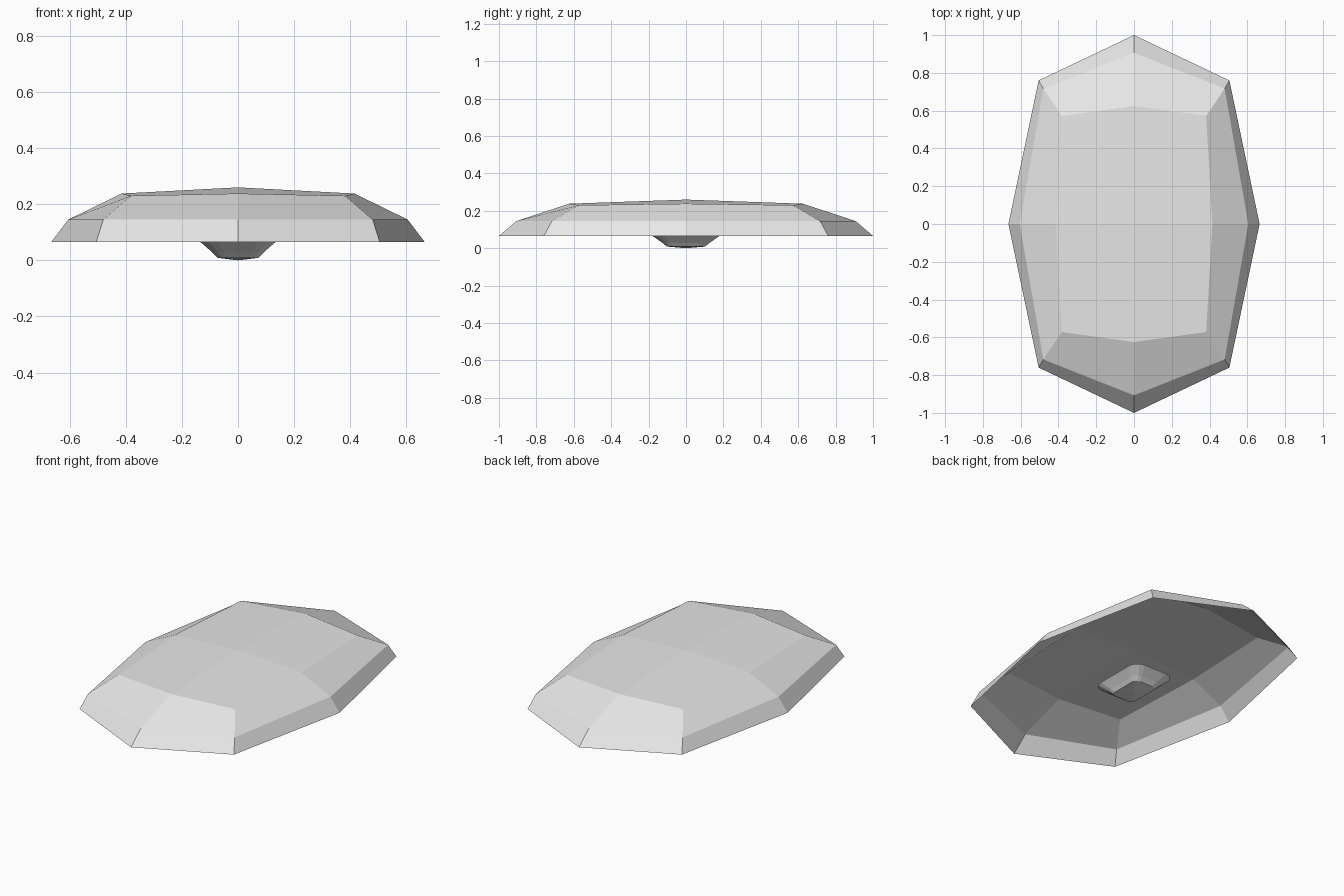
import bpy
import bmesh
import math

cube = bpy.data.objects.get("Cube")
if cube:
    bpy.data.objects.remove(cube, do_unlink=True)

# Single pale grey material
grey = bpy.data.materials.new("pale_grey")
grey.use_nodes = True
colour = (0.8, 0.8, 0.8, 1.0)
grey.diffuse_color = colour
grey.node_tree.nodes["Principled BSDF"].inputs["Base Color"].default_value = colour


def bridge(bm, lower, upper):
    """Join two equal rings with quads."""
    n = len(lower)
    for i in range(n):
        j = (i + 1) % n
        bm.faces.new((lower[i], lower[j], upper[j], upper[i]))


def finish(bm, name):
    mesh = bpy.data.meshes.new(name)
    bm.to_mesh(mesh)
    bm.free()
    mesh.materials.append(grey)
    obj = bpy.data.objects.new(name, mesh)
    bpy.context.collection.objects.link(obj)
    return obj


def shell_ring(bm, side, corner, tip):
    """Eight-sided ring mirrored in x and y from three points."""
    (sx, sz), (cx, cy, cz), (ty, tz) = side, corner, tip
    points = [(sx, 0, sz), (cx, cy, cz), (0, ty, tz), (-cx, cy, cz),
              (-sx, 0, sz), (-cx, -cy, cz), (0, -ty, tz), (cx, -cy, cz)]
    return [bm.verts.new(p) for p in points]


# Faceted shell, open underneath
bm = bmesh.new()
rim = shell_ring(bm, (0.665, 0.066), (0.505, 0.76, 0.066), (1.0, 0.066))
shoulder = shell_ring(bm, (0.605, 0.145), (0.48, 0.717, 0.145), (0.907, 0.145))
crown = shell_ring(bm, (0.415, 0.238), (0.382, 0.572, 0.23), (0.625, 0.238))
bridge(bm, rim, shoulder)
bridge(bm, shoulder, crown)
apex = bm.verts.new((0, 0, 0.26))
for i in range(0, 8, 2):
    bm.faces.new((crown[i], crown[i + 1], crown[(i + 2) % 8], apex))
finish(bm, "shell")


def rounded_ring(bm, half_x, half_y, radius, z, steps=3):
    """Rounded rectangle ring."""
    ring = []
    for quarter, (qx, qy) in enumerate([(1, 1), (-1, 1), (-1, -1), (1, -1)]):
        for s in range(steps + 1):
            a = (quarter + s / steps) * math.pi / 2
            ring.append(bm.verts.new((qx * (half_x - radius) + radius * math.cos(a),
                                      qy * (half_y - radius) + radius * math.sin(a), z)))
    return ring


# Tapered bowl hanging under the middle
bm = bmesh.new()
previous = None
for inset, z in [(0, 0.066), (0.012, 0.056), (0.028, 0.042), (0.044, 0.028), (0.062, 0.009)]:
    ring = rounded_ring(bm, 0.135 - inset, 0.18 - inset * 1.25, 0.062 - inset * 0.5, z)
    if previous:
        bridge(bm, ring, previous)
    previous = ring
base = bm.verts.new((0, 0, 0))
for i, vert in enumerate(previous):
    bm.faces.new((previous[(i + 1) % len(previous)], vert, base))
finish(bm, "under_bowl")
